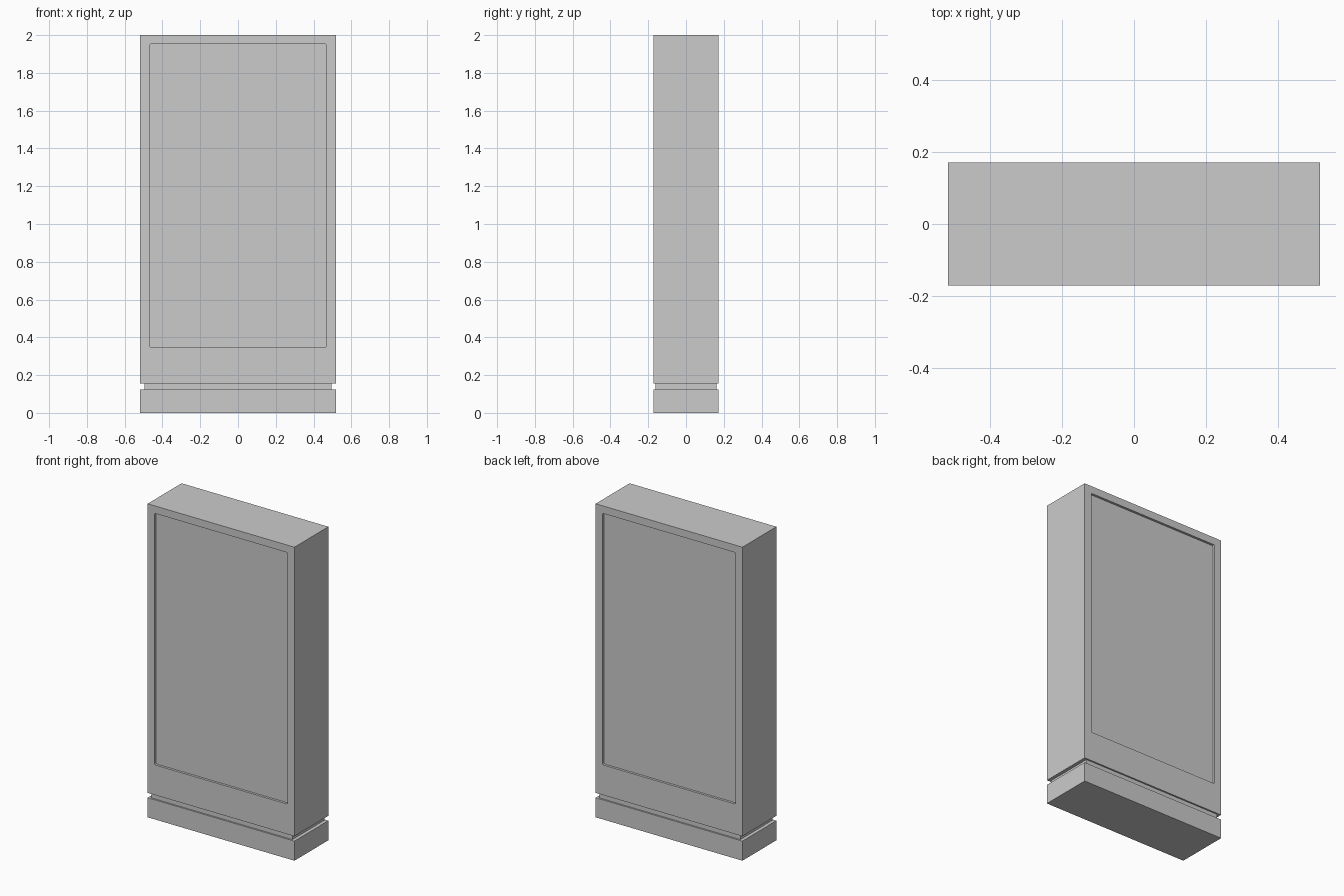
import bpy, bmesh

if "Cube" in bpy.data.objects:
    bpy.data.objects.remove(bpy.data.objects["Cube"])

W, D = 1.036, 0.342          # overall width and depth
RECESS = 0.015               # screen recess depth


def box(name, sx, sy, z0, z1, y=0.0, corner=0.0):
    bm = bmesh.new()
    bmesh.ops.create_cube(bm, size=1)
    for v in bm.verts:
        v.co = (v.co.x * sx, v.co.y * sy + y, z0 + (v.co.z + 0.5) * (z1 - z0))
    if corner:
        # round only the edges that run front to back
        edges = [e for e in bm.edges
                 if abs(e.verts[0].co.y - e.verts[1].co.y) > sy * 0.5]
        bmesh.ops.bevel(bm, geom=edges, offset=corner, segments=3,
                        profile=0.5, affect='EDGES')
    bmesh.ops.recalc_face_normals(bm, faces=bm.faces)
    me = bpy.data.meshes.new(name)
    bm.to_mesh(me)
    bm.free()
    ob = bpy.data.objects.new(name, me)
    bpy.context.collection.objects.link(ob)
    return ob


# plinth and the narrow shadow gap above it
box("base_plinth", W, D, 0.0, 0.125)
box("recessed_neck", 0.992, 0.322, 0.125, 0.156)

# display cabinet with a recessed screen on front and back
body = box("display_cabinet", W, D, 0.156, 2.0)
bpy.context.view_layer.objects.active = body
for side, s in (("front", -1), ("back", 1)):
    cutter = box(side + "_screen_cutter", 0.936, 2 * RECESS, 0.348, 1.952,
                 y=s * D / 2, corner=0.006)
    cutter.hide_render = True
    mod = body.modifiers.new(side + "_recess", 'BOOLEAN')
    mod.operation = 'DIFFERENCE'
    mod.solver = 'EXACT'
    mod.object = cutter
    bpy.ops.object.modifier_apply(modifier=mod.name)
    bpy.data.objects.remove(cutter)
